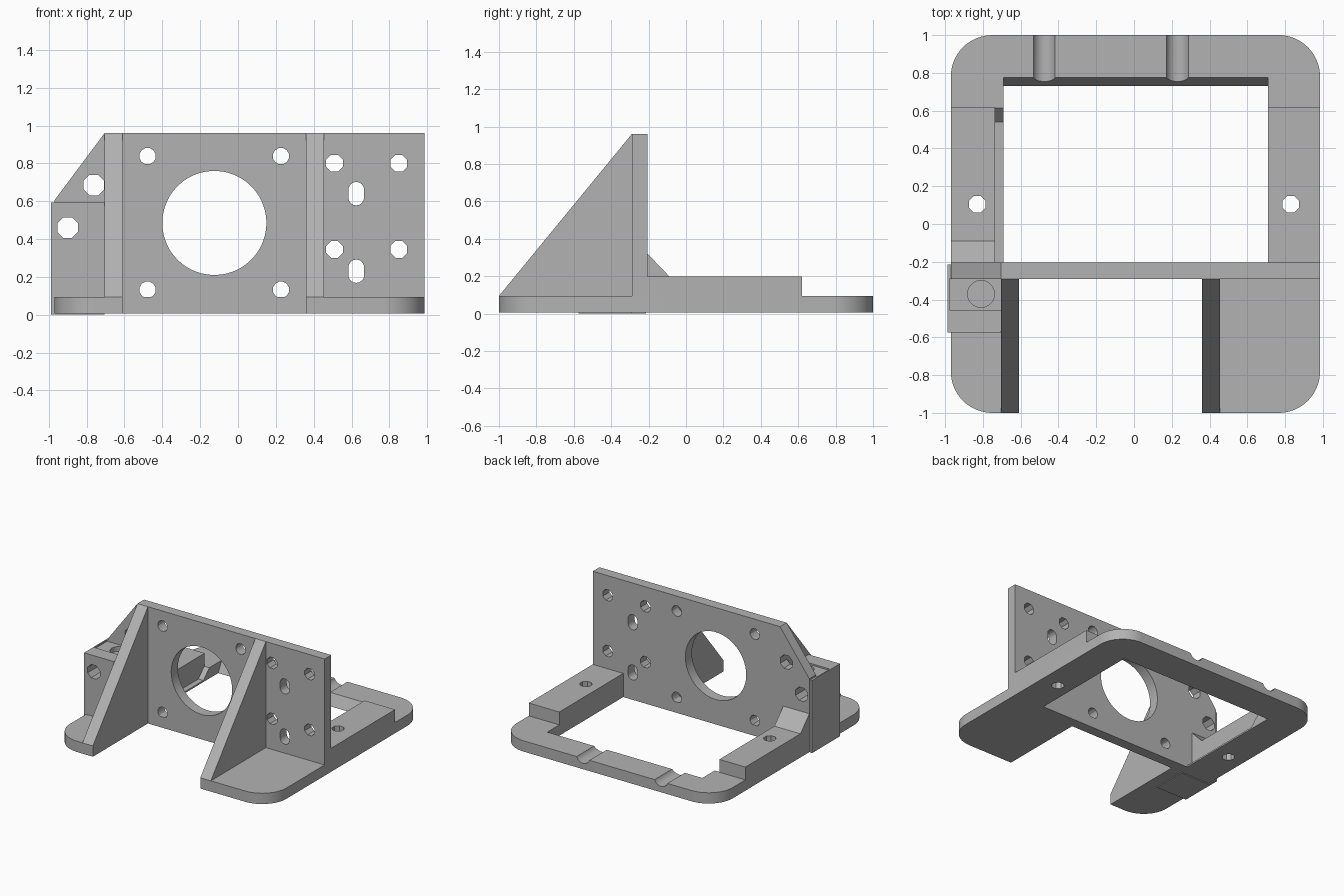
import bpy, bmesh, math
from mathutils import Vector

if "Cube" in bpy.data.objects:
    bpy.data.objects.remove(bpy.data.objects["Cube"])

grey = bpy.data.materials.new("matte grey")
grey.use_nodes = True
grey.diffuse_color = (0.45, 0.45, 0.45, 1)
grey.node_tree.nodes["Principled BSDF"].inputs["Base Color"].default_value = grey.diffuse_color

BOTTOM, FLOOR, TOP = 0.007, 0.095, 0.96
PLATE_FRONT, PLATE_BACK = -0.29, -0.205


def prism(name, pts, axis, lo, hi):
    """Extrude a 2D outline along an axis: x uses (y, z), y uses (x, z), z uses (x, y)."""
    place = {"x": lambda a, b, t: (t, a, b),
             "y": lambda a, b, t: (a, t, b),
             "z": lambda a, b, t: (a, b, t)}[axis]
    bm = bmesh.new()
    face = bm.faces.new([bm.verts.new(place(a, b, lo)) for a, b in pts])
    out = bmesh.ops.extrude_face_region(bm, geom=[face])
    moved = [v for v in out["geom"] if isinstance(v, bmesh.types.BMVert)]
    bmesh.ops.translate(bm, verts=moved, vec=Vector(place(0, 0, hi - lo)))
    bmesh.ops.recalc_face_normals(bm, faces=bm.faces)
    me = bpy.data.meshes.new(name)
    bm.to_mesh(me)
    bm.free()
    me.materials.append(grey)
    ob = bpy.data.objects.new(name, me)
    bpy.context.collection.objects.link(ob)
    return ob


def rect(a0, b0, a1, b1):
    return [(a0, b0), (a1, b0), (a1, b1), (a0, b1)]


def arc(cx, cy, r, start, end, n):
    angles = [math.radians(start + (end - start) * i / n) for i in range(n + 1)]
    return [(cx + r * math.cos(t), cy + r * math.sin(t)) for t in angles]


def circle(cx, cy, r, n):
    half = 180 / n
    return arc(cx, cy, r, half, 360 + half, n)[:-1]


def slot(cx, cy, r, rise):
    return arc(cx, cy + rise, r, 0, 180, 8) + arc(cx, cy - rise, r, 180, 360, 8)


def cut(ob, cutters):
    """Subtract each cutter, bake the result and drop the cutters."""
    for c in cutters:
        c.hide_render = True
        mod = ob.modifiers.new("cut", "BOOLEAN")
        mod.operation, mod.solver, mod.object = "DIFFERENCE", "EXACT", c
    graph = bpy.context.evaluated_depsgraph_get()
    baked = bpy.data.meshes.new_from_object(ob.evaluated_get(graph))
    ob.modifiers.clear()
    ob.data = baked
    for c in cutters:
        bpy.data.objects.remove(c)


def smooth(ob):
    ob.data.shade_smooth()
    ob.data.set_sharp_from_angle(angle=math.radians(30))


# Base frame: rounded outline, open at the front between the gussets
L, R, RAD = -0.97, 0.985, 0.22
outline = ([(-0.61, -1), (-0.61, PLATE_FRONT), (0.36, PLATE_FRONT), (0.36, -1)]
           + arc(R - RAD, -1 + RAD, RAD, -90, 0, 16)
           + arc(R - RAD, 1 - RAD, RAD, 0, 90, 16)
           + arc(L + RAD, 1 - RAD, RAD, 90, 180, 16)
           + arc(L + RAD, -1 + RAD, RAD, 180, 270, 16))
base = prism("base_frame", outline, "z", BOTTOM, FLOOR)

# Window with a sloped back edge, the lowered ledge, cable grooves and bolt holes
window = [(PLATE_BACK, -0.04), (0.706, -0.04), (0.798, 0.14), (PLATE_BACK, 0.14)]
ledge = [(PLATE_BACK, 0.02), (0.54, 0.02), (0.66, 0.14), (PLATE_BACK, 0.14)]
cutters = [prism("window_cutter", window, "x", -0.69, 0.71),
           prism("ledge_cutter", ledge, "x", -0.735, -0.68)]
cutters += [prism("groove_cutter", circle(x, 0.117, 0.062, 32), "y", 0.6, 1.1)
            for x in (-0.475, 0.23)]
cutters += [prism("bolt_cutter", circle(x, 0.105, 0.048, 8), "z", -0.1, 0.4)
            for x in (-0.83, 0.83)]
cut(base, cutters)
smooth(base)

# Side rails on the base, the left one blending up into the plate
for name, x0, x1, hole, ramp in (("right_rail", L, -0.735, -0.83, True),
                                 ("left_rail", 0.71, R, 0.83, False)):
    top = [(-0.09, 0.2), (PLATE_BACK, 0.32)] if ramp else [(PLATE_BACK, 0.2)]
    side = [(PLATE_BACK, FLOOR), (0.62, FLOOR), (0.62, 0.2)] + top
    rail = prism(name, side, "x", x0, x1)
    cut(rail, [prism("bolt_cutter", circle(hole, 0.105, 0.048, 8), "z", 0, 0.4)])
    smooth(rail)

# Upright mounting plate with its clipped corner
plate = prism("mounting_plate",
              [(L, BOTTOM), (R, BOTTOM), (R, TOP), (-0.705, TOP), (L, 0.605)],
              "y", PLATE_FRONT, PLATE_BACK)
holes = [circle(-0.125, 0.485, 0.275, 64)]
holes += [circle(x, z, 0.044, 12) for x in (-0.478, 0.227) for z in (0.132, 0.838)]
holes += [circle(x, z, 0.048, 8) for x in (0.51, 0.85) for z in (0.345, 0.8)]
holes += [slot(0.625, z, 0.042, 0.02) for z in (0.23, 0.64)]
clamp_hole = circle(-0.9, 0.46, 0.059, 8)
holes += [circle(-0.762, 0.685, 0.059, 8), clamp_hole]
cut(plate, [prism("hole_cutter", h, "y", -0.4, -0.1) for h in holes])
smooth(plate)

# Triangular gussets in front of the plate
for name, x0 in (("right_gusset", -0.705), ("left_gusset", 0.36)):
    prism(name, [(-1, FLOOR), (PLATE_FRONT, FLOOR), (PLATE_FRONT, TOP)], "x", x0, x0 + 0.095)

# Clamp block with a shallow seat, a round pocket and a cross hole
block = prism("clamp_block", rect(-0.988, -0.575, -0.705, PLATE_FRONT), "z", 0, 0.592)
cut(block, [prism("seat_cutter", rect(-0.978, -0.455, -0.6, -0.2), "z", 0.58, 0.7),
            prism("pocket_cutter", circle(-0.81, -0.37, 0.071, 32), "z", 0.54, 0.7),
            prism("cross_cutter", clamp_hole, "y", -0.7, -0.1)])
smooth(block)

# Thin cheek that carries the block side past the plate edge
prism("clamp_cheek", rect(-0.988, PLATE_FRONT, L, -0.215), "z", 0, 0.592)
